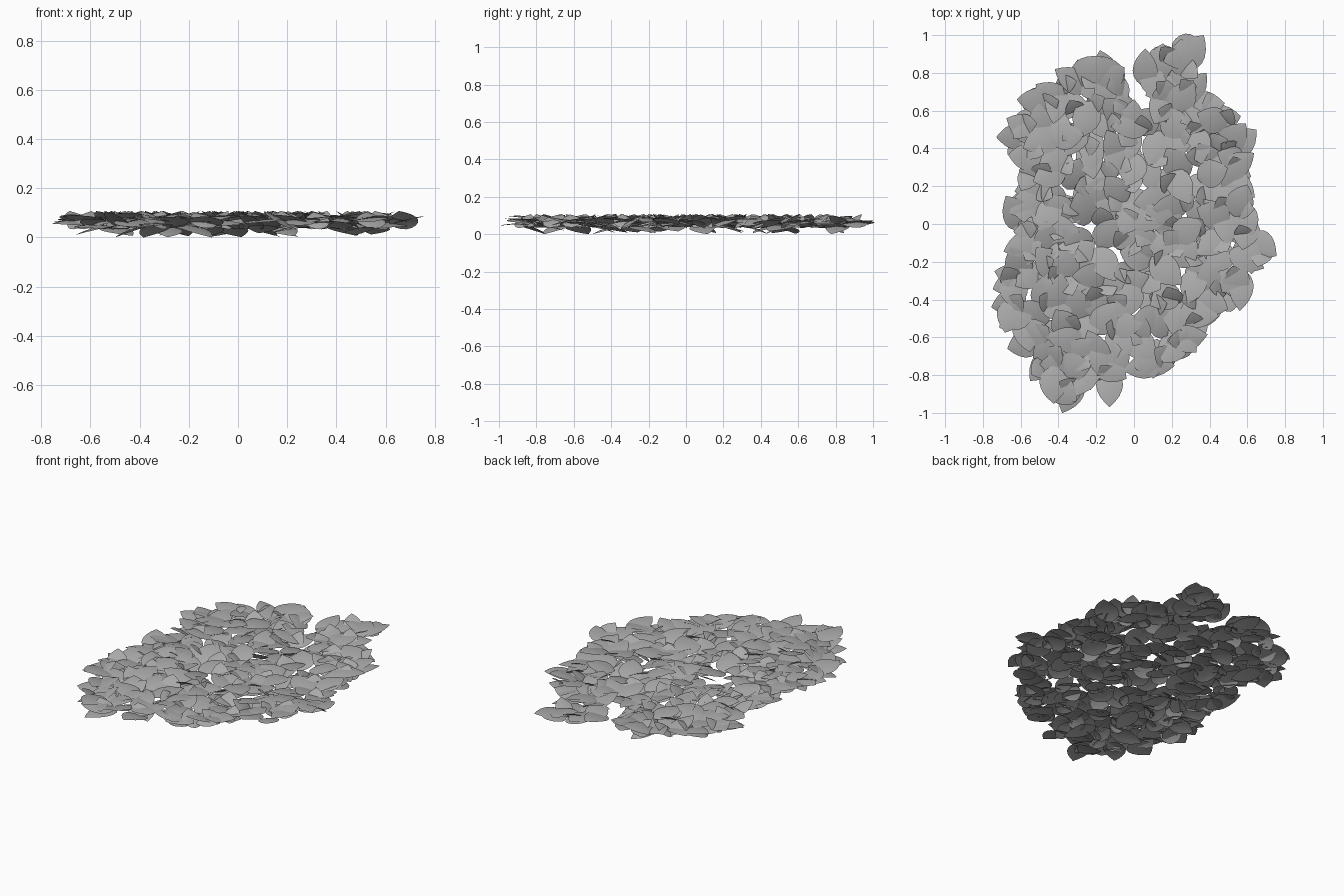
import bpy, bmesh, math, random
from mathutils import Matrix, Vector

if "Cube" in bpy.data.objects:
    bpy.data.objects.remove(bpy.data.objects["Cube"])

random.seed(11)
U = random.uniform

# Dark grey foliage
mat = bpy.data.materials.new("foliage")
mat.diffuse_color = (.4, .4, .4, 1)
mat.use_nodes = True
mat.node_tree.nodes["Principled BSDF"].inputs["Base Color"].default_value = mat.diffuse_color

# Ragged outline of the patch, seen from above (clockwise)
OUTLINE = [(.25, .98), (.37, 1.0), (.39, .70), (.48, .64), (.65, .50), (.62, .25), (.66, .03),
           (.755, -.17), (.62, -.30), (.56, -.46), (.45, -.49), (.33, -.68), (.10, -.82),
           (-.04, -.82), (-.13, -.97), (-.23, -.88), (-.38, -1.0), (-.55, -.83), (-.55, -.68),
           (-.67, -.66), (-.755, -.44), (-.74, -.25), (-.64, -.04), (-.68, .15), (-.61, .28),
           (-.73, .46), (-.62, .66), (-.42, .82), (-.18, .92), (-.05, .83), (0, .66),
           (.06, .68), (.01, .79), (.06, .93)]


def inside(x, y):
    hit = False
    for (x1, y1), (x2, y2) in zip(OUTLINE, OUTLINE[1:] + OUTLINE[:1]):
        if (y1 > y) != (y2 > y) and x < (x2 - x1) * (y - y1) / (y2 - y1) + x1:
            hit = not hit
    return hit


# Leaf blade: half-width at stations along its length, slightly domed
STATIONS = [(0, .04), (.05, .38), (.14, .68), (.28, .93), (.42, 1), (.58, .92), (.74, .7),
            (.88, .38), (1, .02)]


def leaf_points(length, width, yaw, pitch, roll):
    rot = (Matrix.Rotation(yaw, 3, 'Z') @ Matrix.Rotation(-pitch, 3, 'Y')
           @ Matrix.Rotation(roll, 3, 'X'))
    pts = []
    for t, w in STATIONS:
        for s in (-1, -.5, 0, .5, 1):
            dome = .05 * length * (4 * t * (1 - t)) - .04 * width * s * s * w
            pts.append(rot @ Vector(((t - .5) * length, s * w * width / 2, dome)))
    return pts


def settle(pts, x, y, low, high):
    """Move a leaf to x, y with its height kept between low and high."""
    lo, hi = min(p.z for p in pts), max(p.z for p in pts)
    squash = min(1, (high - low) / (hi - lo))
    base = U(low, max(low, high - (hi - lo) * squash))
    return [Vector((p.x + x, p.y + y, base + (p.z - lo) * squash)) for p in pts]


def build(name, leaves):
    bm = bmesh.new()
    for pts in leaves:
        v = [bm.verts.new(p) for p in pts]
        for i in range(len(STATIONS) - 1):
            for j in range(4):
                a = i * 5 + j
                bm.faces.new((v[a], v[a + 5], v[a + 6], v[a + 1])).smooth = True
    mesh = bpy.data.meshes.new(name)
    bm.to_mesh(mesh)
    bm.free()
    mesh.materials.append(mat)
    bpy.context.collection.objects.link(bpy.data.objects.new(name, mesh))


def scatter(count, length, width, pitch, roll, low, high):
    """Evenly spread leaves whose blades stay inside the outline."""
    leaves, spots = [], []
    while len(leaves) < count:
        best, far = None, -1
        for _ in range(8):
            x, y = U(-.72, .72), U(-.95, .95)
            if not inside(x, y):
                continue
            d = min(((x - a) ** 2 + (y - b) ** 2 for a, b in spots), default=9)
            if d > far:
                best, far = (x, y), d
        if best is None:
            continue
        for _ in range(8):
            pts = settle(leaf_points(U(*length), U(*width), U(0, math.tau),
                                     math.radians(U(*pitch)), math.radians(U(-roll, roll))),
                         *best, low, high)
            if all(inside(p.x, p.y) for p in pts):
                leaves.append(pts)
                spots.append(best)
                break
    return leaves


# Rim leaves pointing outwards, tips on the outline
rim = []
for (x1, y1), (x2, y2) in zip(OUTLINE, OUTLINE[1:] + OUTLINE[:1]):
    edge = Vector((x2 - x1, y2 - y1))
    steps = max(1, round(edge.length / .12))
    for k in range(steps):
        tip = Vector((x1, y1)) + edge * k / steps
        out = math.atan2(edge.x, -edge.y)
        for _ in range(20):
            yaw = out + U(-.9, .9)
            size = U(.18, .22)
            mid = tip - Vector((math.cos(yaw), math.sin(yaw))) * size / 2
            pts = settle(leaf_points(size, U(.13, .16), yaw, math.radians(U(-4, 14)), U(-.15, .15)),
                         mid.x, mid.y, .033, .09)
            if sum(inside(p.x, p.y) for p in pts) > 33:
                rim.append(pts)
                break
build("rim_leaves", rim)

# Low spreading leaves, raised leaves and a few drooping ones
build("spreading_leaves", scatter(150, (.17, .22), (.13, .16), (4, 16), 8, .033, .1))
build("raised_leaves", scatter(95, (.12, .15), (.1, .13), (26, 42), 10, .033, .107))
build("drooping_leaves", scatter(24, (.16, .2), (.12, .14), (-18, -10), 8, 0, .055))
